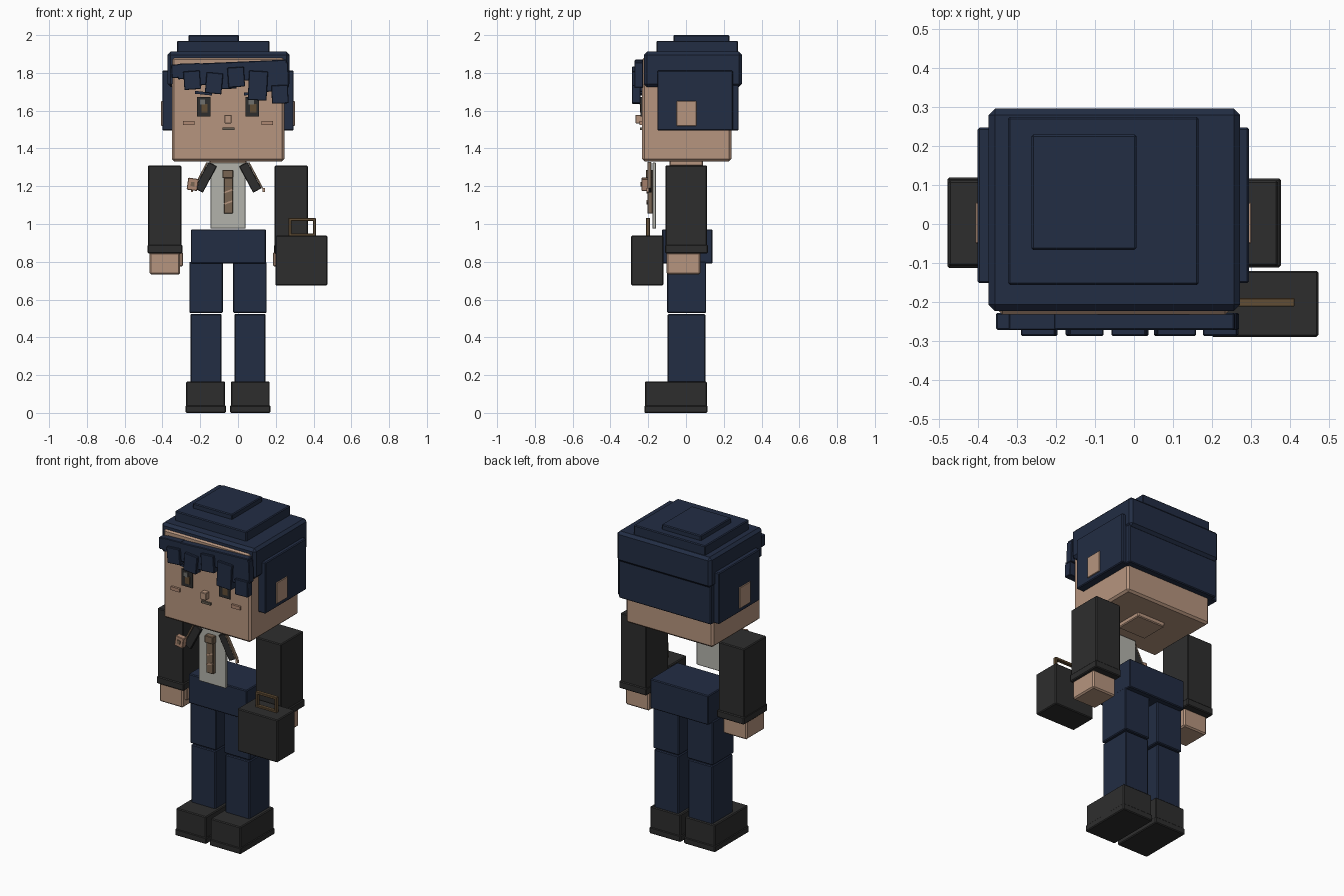
import bpy, bmesh, math
from mathutils import Matrix, Vector


def material(name, rgb):
    m = bpy.data.materials.new(name)
    m.diffuse_color = (*rgb, 1)
    return m


NAVY = material("navy", (0.016, 0.026, 0.057))
SKIN = material("skin", (0.47, 0.30, 0.21))
BLACK = material("charcoal", (0.027, 0.027, 0.027))
WHITE = material("shirt white", (0.45, 0.45, 0.41))
BROWN = material("tie brown", (0.19, 0.13, 0.085))
LEATHER = material("handle brown", (0.12, 0.075, 0.035))
BLUSH = material("blush", (0.43, 0.25, 0.17))
MOUTH = material("mouth grey", (0.13, 0.11, 0.085))
GREY = material("eye grey", (0.16, 0.16, 0.15))

CX = -0.053  # centre line of the figure


def box(name, x, y, z, mat, bevel=0.005, tilt=0):
    """Box from (min, max) pairs; tilt in degrees about the y axis."""
    size = [b - a for a, b in (x, y, z)]
    mid = [(a + b) / 2 for a, b in (x, y, z)]
    bm = bmesh.new()
    bmesh.ops.create_cube(bm, size=1, matrix=Matrix.Diagonal((*size, 1)))
    me = bpy.data.meshes.new(name)
    bm.to_mesh(me)
    bm.free()
    me.materials.append(mat)
    ob = bpy.data.objects.new(name, me)
    ob.location = Vector(mid)
    ob.rotation_euler.y = math.radians(tilt)
    bpy.context.collection.objects.link(ob)
    if bevel:
        mod = ob.modifiers.new("bevel", "BEVEL")
        mod.width = bevel
        mod.segments = 1
    return ob


def pair(name, x, y, z, mat, bevel=0.005, tilt=0):
    """Two boxes mirrored about the centre line; x is measured from it."""
    for side, s in (("right", -1), ("left", 1)):
        xs = sorted((CX + s * x[0], CX + s * x[1]))
        box(side + "_" + name, xs, y, z, mat, bevel, s * tilt)


# Legs and shoes
box("pelvis", (-0.25, 0.148), (-0.127, 0.14), (0.79, 0.972), NAVY)
pair("upper_leg", (0.027, 0.205), (-0.1, 0.107), (0.53, 0.80), NAVY)
pair("lower_leg", (0.034, 0.199), (-0.098, 0.103), (0.15, 0.523), NAVY)
pair("shoe", (0.015, 0.221), (-0.216, 0.11), (0.02, 0.167), BLACK)
pair("shoe_sole", (0.011, 0.225), (-0.22, 0.114), (0, 0.04), BLACK)

# Arms and hands
pair("sleeve", (0.247, 0.423), (-0.108, 0.112), (0.845, 1.31), BLACK)
box("right_cuff", (-0.479, -0.293), (-0.113, 0.119), (0.845, 0.89), BLACK)
box("left_cuff", (0.191, 0.377), (-0.111, 0.117), (0.845, 0.89), BLACK)
pair("hand", (0.253, 0.415), (-0.103, 0.077), (0.733, 0.85), SKIN, 0.008)
pair("thumb", (0.239, 0.26), (-0.08, -0.02), (0.775, 0.85), SKIN)

# Shirt front, lapels and tie
box("shirt_front", (-0.145, 0.04), (-0.177, -0.158), (0.975, 1.325), WHITE, 0.003)
pair("lapel", (0.093, 0.143), (-0.202, -0.182), (1.168, 1.326), BLACK, 0.003, -28)
# thin brown trim along the outer edge of each lapel
pair("lapel_trim", (0.142, 0.150), (-0.205, -0.185), (1.18, 1.335), BROWN, 0, -28)
pair("lapel_tip", (0.184, 0.196), (-0.21, -0.195), (1.17, 1.19), SKIN, 0)
box("tie_knot", (-0.082, -0.025), (-0.212, -0.177), (1.243, 1.287), BROWN, 0.003)
box("tie_blade", (-0.074, -0.027), (-0.205, -0.177), (1.055, 1.245), BROWN, 0.003)
for i, z in enumerate((1.11, 1.17)):
    box(f"tie_stripe_{i}", (-0.074, -0.027), (-0.208, -0.2), (z, z + 0.008), SKIN, 0, -20)
box("chest_pin", (-0.268, -0.212), (-0.235, -0.2), (1.178, 1.242), BLUSH, 0.003, 8)
box("chest_pin_centre", (-0.25, -0.23), (-0.24, -0.23), (1.2, 1.222), BROWN, 0, 8)

# Briefcase with a ring handle
box("bag", (0.198, 0.473), (-0.29, -0.12), (0.675, 0.938), BLACK)
box("bag_handle_top", (0.267, 0.412), (-0.212, -0.19), (1.017, 1.032), LEATHER, 0.002)
box("bag_handle_base", (0.267, 0.412), (-0.212, -0.19), (0.934, 0.949), LEATHER, 0.002)
for i, x in enumerate((0.267, 0.397)):
    box(f"bag_handle_post_{i}", (x, x + 0.015), (-0.212, -0.19), (0.94, 1.025), LEATHER, 0.002)

# Head and neck
box("neck", (-0.15, 0.044), (-0.087, 0.09), (1.307, 1.345), SKIN)
box("head", (-0.35, 0.246), (-0.232, 0.24), (1.332, 1.882), SKIN, 0.012)
pair("ear", (0.33, 0.354), (-0.05, 0.055), (1.52, 1.65), SKIN, 0.002)

# Face
pair("eye", (0.092, 0.165), (-0.24, -0.231), (1.57, 1.672), BLACK, 0)
pair("brow", (0.085, 0.175), (-0.243, -0.231), (1.685, 1.70), NAVY, 0, -6)
for i, x in enumerate((-0.214, 0.044)):
    box(f"iris_{i}", (x + 0.02, x + 0.053), (-0.243, -0.239), (1.59, 1.635), LEATHER, 0)
    box(f"eye_glint_{i}", (x + 0.012, x + 0.04), (-0.247, -0.239), (1.632, 1.66), GREY, 0)
box("nose", (-0.071, -0.034), (-0.267, -0.231), (1.533, 1.578), SKIN, 0.003)
box("mouth", (-0.082, -0.019), (-0.243, -0.231), (1.498, 1.512), MOUTH, 0)
pair("cheek", (0.177, 0.237), (-0.245, -0.231), (1.524, 1.545), BLUSH, 0)

# Hair cap, side panels and back
box("hair_cap", (-0.373, 0.272), (-0.223, 0.296), (1.725, 1.912), NAVY, 0.016)
box("hair_back", (-0.366, 0.265), (0.225, 0.279), (1.495, 1.74), NAVY)
pair("hair_side", (0.29, 0.348), (-0.152, 0.248), (1.495, 1.812), NAVY)
box("hair_crown", (-0.323, 0.166), (-0.156, 0.275), (1.90, 1.97), NAVY)
box("hair_top", (-0.263, 0.006), (-0.067, 0.23), (1.96, 2.0), NAVY)

# Fringe band with hanging locks: centre, width, bottom, top, tilt
box("fringe_band", (-0.353, 0.26), (-0.272, -0.228), (1.785, 1.857), NAVY, 0.004, -2.5)
locks = [(-0.243, 0.088, 1.712, 1.81, -4), (-0.127, 0.088, 1.69, 1.80, 5),
         (-0.01, 0.088, 1.725, 1.83, -4), (0.105, 0.1, 1.655, 1.81, 3),
         (0.222, 0.088, 1.638, 1.735, -2)]
for i, (c, w, z0, z1, t) in enumerate(locks):
    box(f"front_lock_{i}", (c - w / 2, c + w / 2), (-0.287, -0.24), (z0, z1), NAVY, 0.003, t)
under = [(-0.26, 0.12, 1.768, 1.85), (-0.18, 0.09, 1.735, 1.83), (-0.065, 0.11, 1.715, 1.85),
         (0.05, 0.09, 1.76, 1.85), (0.155, 0.09, 1.70, 1.85), (0.222, 0.09, 1.72, 1.855)]
for i, (c, w, z0, z1) in enumerate(under):
    box(f"under_lock_{i}", (c - w / 2, c + w / 2), (-0.272, -0.228), (z0, z1), NAVY, 0.003, -2)
